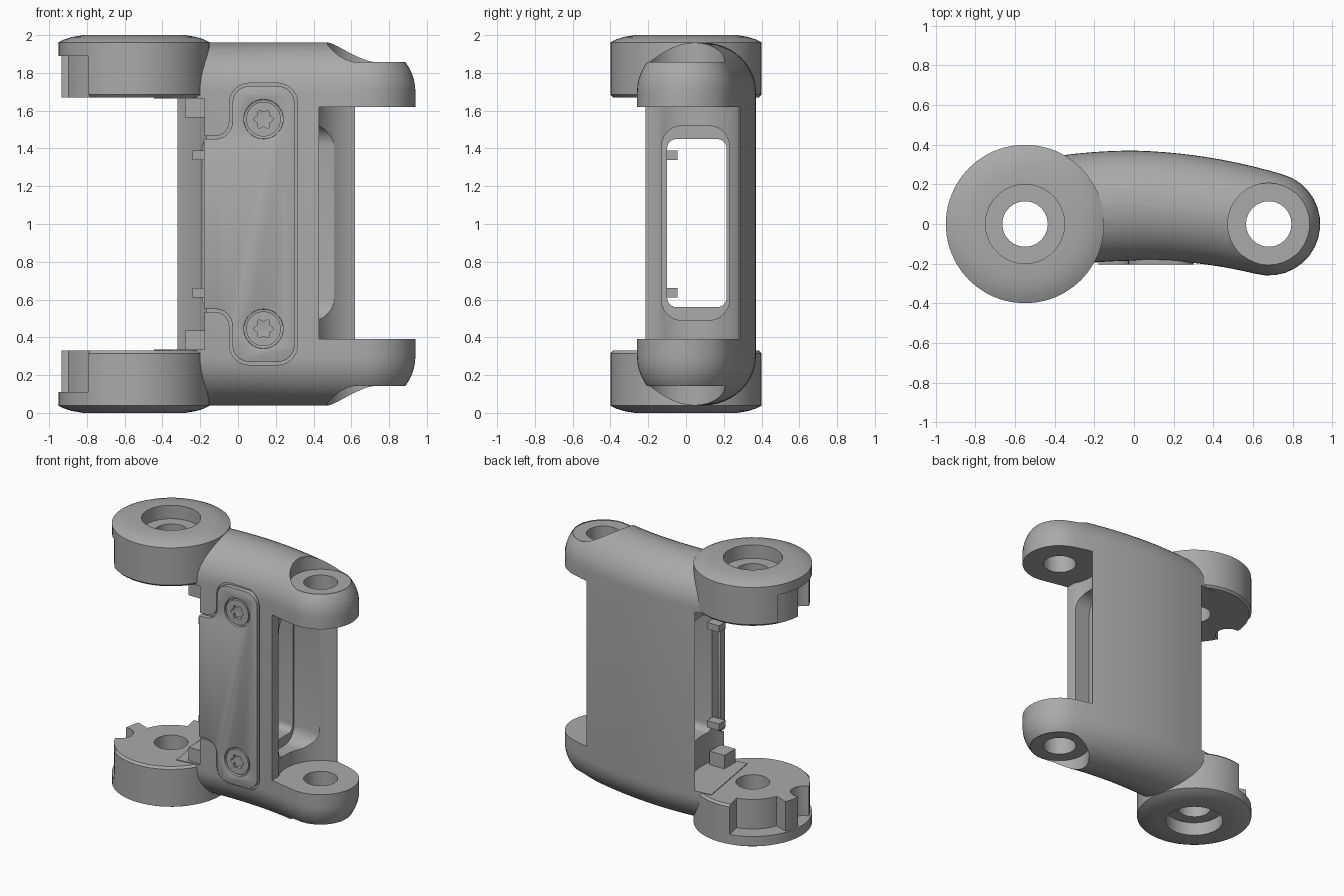
import bpy, bmesh, math
from mathutils import Vector

if "Cube" in bpy.data.objects:
    bpy.data.objects.remove(bpy.data.objects["Cube"])

grey = bpy.data.materials.new("mid_grey")
grey.use_nodes = True
grey.diffuse_color = (0.4, 0.4, 0.4, 1)
grey.node_tree.nodes["Principled BSDF"].inputs["Base Color"].default_value = (0.4, 0.4, 0.4, 1)

PIVOT_L, PIVOT_R = -0.55, 0.68


def loft(name, rings):
    """Closed solid through rings of equal vertex count."""
    bm = bmesh.new()
    loops = [[bm.verts.new(p) for p in ring] for ring in rings]
    for a, b in zip(loops, loops[1:]):
        for i in range(len(a)):
            j = (i + 1) % len(a)
            bm.faces.new((a[i], a[j], b[j], b[i]))
    bm.faces.new(loops[0])
    bm.faces.new(loops[-1])
    bmesh.ops.recalc_face_normals(bm, faces=bm.faces)
    mesh = bpy.data.meshes.new(name)
    bm.to_mesh(mesh)
    bm.free()
    mesh.materials.append(grey)
    obj = bpy.data.objects.new(name, mesh)
    bpy.context.collection.objects.link(obj)
    return obj


def prism(name, pts, axis, lo, hi):
    """Extrude a 2D outline along an axis."""
    place = {"x": lambda p, d: (d, p[0], p[1]),
             "y": lambda p, d: (p[0], d, p[1]),
             "z": lambda p, d: (p[0], p[1], d)}[axis]
    return loft(name, [[place(p, d) for p in pts] for d in (lo, hi)])


def circle(cx, cy, r, n=40):
    return [(cx + r * math.cos(math.tau * i / n), cy + r * math.sin(math.tau * i / n))
            for i in range(n)]


def rect(x0, x1, y0, y1):
    return [(x0, y0), (x1, y0), (x1, y1), (x0, y1)]


def fillet(corners, radii, steps=6):
    """Round the right-angled corners of an outline."""
    out = []
    for i, (c, r) in enumerate(zip(corners, radii)):
        p = Vector(c)
        if r == 0:
            out.append(tuple(p))
            continue
        u = (Vector(corners[i - 1]) - p).normalized() * r
        v = (Vector(corners[(i + 1) % len(corners)]) - p).normalized() * r
        for k in range(steps + 1):
            t = math.pi / 2 * k / steps
            out.append(tuple(p + u + v - v * math.cos(t) - u * math.sin(t)))
    return out


def sector(r0, r1, a0, a1, n=10):
    angles = [math.radians(a0 + (a1 - a0) * i / n) for i in range(n + 1)]
    arc = [(r0, a) for a in angles] + [(r1, a) for a in reversed(angles)]
    return [(PIVOT_L + r * math.cos(a), r * math.sin(a)) for r, a in arc]


def boolean(obj, tool, op="DIFFERENCE"):
    mod = obj.modifiers.new("cut", "BOOLEAN")
    mod.operation, mod.solver, mod.object = op, "EXACT", tool
    apply(obj, mod)
    bpy.data.objects.remove(tool)


def apply(obj, mod):
    bpy.context.view_layer.objects.active = obj
    bpy.ops.object.modifier_apply(modifier=mod.name)


def span(top, a, b):
    """Height range in the upper half, or its mirror in the lower half."""
    return (a, b) if top else (2 - b, 2 - a)


# Curved body: plan outline with a round end, shrunk towards top and bottom
def body_outline(f, z):
    front, back = [], []
    n = 16
    for i in range(n + 1):
        x = -0.4 + (PIVOT_R + 0.4) * i / n
        y = 0.0925 - 0.2 * x * x
        w = (0.278 - 0.018 * max(x, 0) / PIVOT_R) * f
        nrm = Vector((0.4 * x, 1)).normalized() * w
        front.append((x - nrm.x, y - nrm.y, z))
        back.append((x + nrm.x, y + nrm.y, z))
    start = math.atan2(-1, -0.4 * PIVOT_R)
    w = 0.26 * f
    cap = [(PIVOT_R + w * math.cos(start + math.pi * k / 16),
            w * math.sin(start + math.pi * k / 16), z) for k in range(1, 16)]
    return front + cap + back[::-1]


rings = []
for k in range(13):
    t = math.radians(88) * (1 - k / 12)
    rings.append((math.cos(t), 0.3 - 0.26 * math.sin(t)))
rings += [(f, 2 - z) for f, z in reversed(rings)]
body = loft("link_body", [body_outline(f, z) for f, z in rings])

# Clearances for the neighbouring parts at both ends
boolean(body, prism("left_clearance", circle(PIVOT_L, 0, 0.42, 64), "z", 0.335, 1.665))
for pts in (circle(PIVOT_R, 0, 0.287, 48), rect(0.43, 1.2, -0.6, -0.1), rect(0.62, 1.2, -0.2, 0.6)):
    boolean(body, prism("right_clearance", pts, "z", 0.39, 1.62))

# Window through the body
boolean(body, prism("window", fillet(rect(-0.13, 0.23, 0.49, 1.52), [0.11] * 4), "x", 0.3, 0.7))
boolean(body, prism("channel", fillet(rect(-0.1, 0.215, 0.56, 1.45), [0.05] * 4), "x", -0.6, 0.4))


# Cover outline: tall plate with stepped corners on the left
def cover_outline(o, left):
    x0, x1 = -0.03 - o, 0.3 + o
    lo, hi, s0, s1 = 0.27 - o, 1.73 + o, 0.55 - o, 1.45 + o
    pts = [(left, s0), (x0, s0), (x0, lo), (x1, lo), (x1, hi), (x0, hi), (x0, s1), (left, s1)]
    a, b = 0.09 + o, 0.09 - o
    return fillet(pts, [0, b, a, a, a, a, b, 0])


boolean(body, prism("cover_recess", cover_outline(0.016, -0.4), "y", -0.4, -0.17))

# Knuckle discs with notched rims
knuckle = [(0.385, 1.67), (0.4, 1.685), (0.4, 1.962), (0.37, 1.977), (0.33, 1.99), (0.27, 2.0)]
for top in (True, False):
    profile = [(r, z if top else 2 - z) for r, z in knuckle]
    disc = loft("knuckle", [[(x, y, z) for x, y in circle(PIVOT_L, 0, r, 48)] for r, z in profile])
    for pts in (sector(0.385, 0.5, 150, 233), sector(0.28, 0.5, 102, 160),
                circle(PIVOT_L - 0.37, -0.07, 0.09, 24)):
        boolean(disc, prism("notch", pts, "z", *span(top, 1.5, 1.89)))
    boolean(body, disc, "UNION")

# Pivot holes, counterbores and spot faces
for x in (PIVOT_L, PIVOT_R):
    boolean(body, prism("bore", circle(x, 0, 0.115, 24), "z", -0.5, 2.5))
for top in (True, False):
    boolean(body, prism("counterbore", circle(PIVOT_L, 0, 0.2, 36), "z", *span(top, 1.9, 2.3)))
    boolean(body, prism("spot_face", circle(PIVOT_R, 0, 0.207, 36), "z", *span(top, 1.85, 2.3)))

# Front cover plate
cover = prism("front_cover", cover_outline(0, -0.18), "y", -0.204, -0.15)
screws = [0.445, 1.555]
for z in screws:
    boolean(cover, prism("screw_seat", circle(0.135, z, 0.104, 36), "y", -0.4, -0.18))
bevel = cover.modifiers.new("edge", "BEVEL")
bevel.width, bevel.segments, bevel.angle_limit = 0.01, 2, math.radians(60)
apply(cover, bevel)
parts = [body, cover]

# Screws with six-lobed sockets
for z in screws:
    screw = prism("cover_screw", circle(0.135, z, 0.092, 36), "y", -0.202, -0.16)
    star = []
    for i in range(36):
        a = math.tau * i / 36
        r = 0.045 + 0.008 * math.cos(6 * a)
        star.append((0.135 + r * math.cos(a), z + r * math.sin(a)))
    boolean(screw, prism("socket", star, "y", -0.4, -0.178))
    parts.append(screw)

# Stop blocks beneath the knuckles and small clips behind the cover
for top in (True, False):
    parts.append(prism("stop_block", rect(-0.28, -0.16, -0.18, -0.05), "z", *span(top, 1.565, 1.69)))
    parts.append(prism("cover_clip", rect(-0.24, -0.14, -0.12, -0.045), "z", *span(top, 1.34, 1.39)))

bpy.ops.object.select_all(action="DESELECT")
for obj in parts:
    obj.select_set(True)
bpy.context.view_layer.objects.active = body
bpy.ops.object.shade_smooth_by_angle(angle=math.radians(30))
